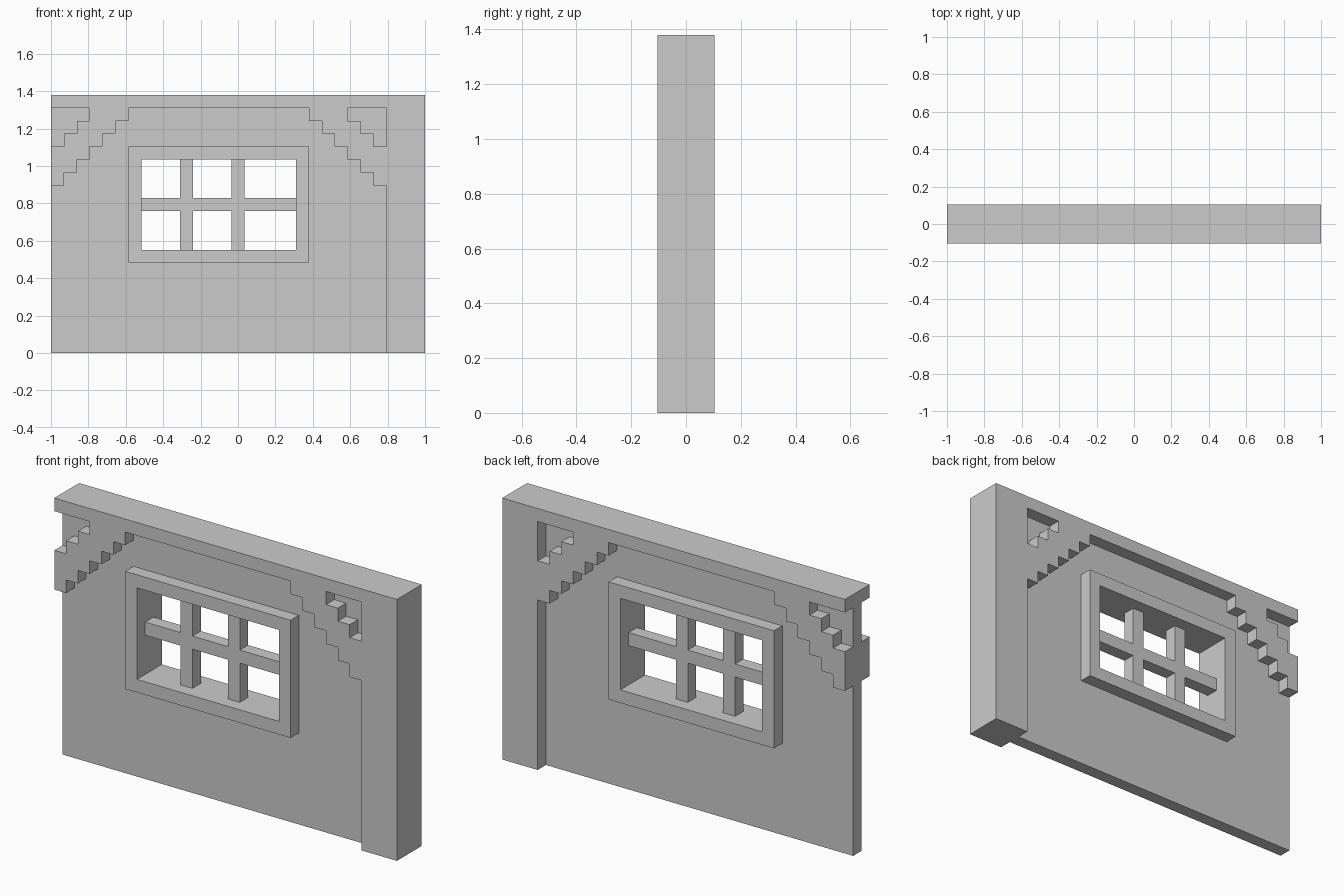
import bpy, bmesh

if "Cube" in bpy.data.objects:
    bpy.data.objects.remove(bpy.data.objects["Cube"])

U = 2 / 29          # grid module: the wall is 29 x 20 modules, 3 deep
W, H = 29, 20


def rect(x0, x1, z0, z1):
    return {(x, z) for x in range(x0, x1) for z in range(z0, z1)}


def slab(name, cells, depth):
    """Extrude a set of grid cells (front elevation) into a clean slab centred on y = 0."""
    bm = bmesh.new()
    verts = {}

    def vert(x, z):
        if (x, z) not in verts:
            verts[x, z] = bm.verts.new(((x - W / 2) * U, -depth * U / 2, z * U))
        return verts[x, z]

    for x, z in sorted(cells):
        bm.faces.new([vert(x, z), vert(x + 1, z), vert(x + 1, z + 1), vert(x, z + 1)])
    ext = bmesh.ops.extrude_face_region(bm, geom=bm.faces[:], use_keep_orig=True)
    moved = [g for g in ext["geom"] if isinstance(g, bmesh.types.BMVert)]
    bmesh.ops.translate(bm, verts=moved, vec=(0, depth * U, 0))
    bmesh.ops.recalc_face_normals(bm, faces=bm.faces[:])
    bmesh.ops.dissolve_limit(bm, angle_limit=0.01, verts=bm.verts[:], edges=bm.edges[:])
    mesh = bpy.data.meshes.new(name)
    bm.to_mesh(mesh)
    bm.free()
    obj = bpy.data.objects.new(name, mesh)
    bpy.context.collection.objects.link(obj)
    return obj


# Top beam, corner post and the two mirrored stepped braces
beam = rect(0, W, 19, H)
post = rect(26, W, 0, 19)
left_brace = set()
for z in range(13, 19):
    left_brace |= rect(max(0, z - 15), z - 12, z, z + 1)
right_brace = {(25 - x, z) for x, z in left_brace}
timber = beam | post | left_brace | right_brace
slab("timber_frame", timber, 3)

# Window surround, standing proud on both faces
opening = rect(7, 19, 8, 15)
surround = rect(6, 20, 7, 16) - opening
slab("window_frame", surround, 3)

# Thin glazing bars
bars = rect(7, 19, 11, 12) | rect(10, 11, 8, 15) | rect(14, 15, 8, 15)
slab("window_bars", bars, 1)

# Thin wall panel filling everything else
slab("wall_panel", rect(0, W, 0, H) - timber - surround - opening, 1)
